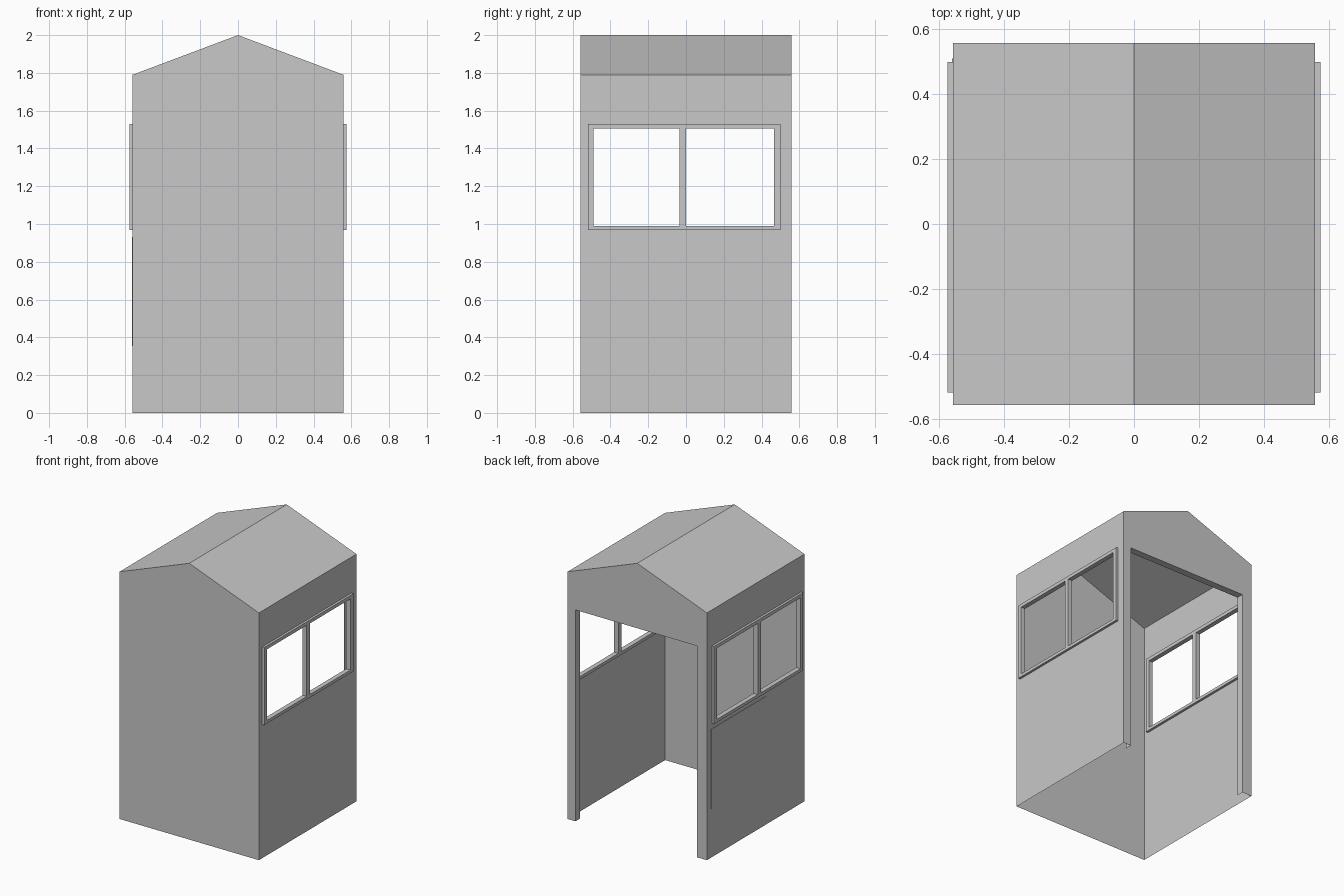
import bpy
import bmesh
from mathutils import Vector

cube = bpy.data.objects.get("Cube")
if cube:
    bpy.data.objects.remove(cube, do_unlink=True)

HALF = 0.558                 # half width and half depth of the booth
EAVE, RIDGE = 1.79, 2.0
DOOR_L, DOOR_R, DOOR_TOP, RETURN = 0.495, -0.48, 1.53, 0.052
WIN_Y, WIN_Z = (-0.49, 0.465), (0.99, 1.505)       # clear opening
FRAME_Y, FRAME_Z = (-0.52, 0.50), (0.968, 1.53)    # outside of the frame
MULLION_Y = (-0.035, 0.0)
FRAME_IN, FRAME_OUT = 0.541, 0.575

grey = bpy.data.materials.new("plain grey")
grey.use_nodes = True
grey.diffuse_color = (0.58, 0.58, 0.58, 1)
grey.node_tree.nodes["Principled BSDF"].inputs["Base Color"].default_value = grey.diffuse_color


def finish(name, bm):
    bmesh.ops.remove_doubles(bm, verts=bm.verts, dist=1e-5)
    mesh = bpy.data.meshes.new(name)
    bm.to_mesh(mesh)
    bm.free()
    mesh.materials.append(grey)
    obj = bpy.data.objects.new(name, mesh)
    bpy.context.collection.objects.link(obj)
    return obj


def sheet(name, polygons, outward):
    """Thin surface made of flat polygons, each turned to face outward."""
    bm = bmesh.new()
    for poly in polygons:
        face = bm.faces.new([bm.verts.new(p) for p in poly])
        face.normal_update()
        if face.normal.dot(Vector(outward)) < 0:
            face.normal_flip()
    return finish(name, bm)


def box(bm, xs, ys, zs):
    made = bmesh.ops.create_cube(bm, size=1)["verts"]
    for v in made:
        v.co = [(r[0] + r[1]) / 2 + c * (r[1] - r[0])
                for r, c in zip((xs, ys, zs), v.co)]


def side_rect(x, ys, zs):
    return [(x, ys[0], zs[0]), (x, ys[1], zs[0]), (x, ys[1], zs[1]), (x, ys[0], zs[1])]


# Closed gabled front wall
sheet("front_wall", [[(-HALF, -HALF, 0), (HALF, -HALF, 0), (HALF, -HALF, EAVE),
                      (0, -HALF, RIDGE), (-HALF, -HALF, EAVE)]], (0, -1, 0))

# Back wall: one gabled outline notched by the doorway
sheet("back_wall", [[(x, HALF, z) for x, z in (
    (HALF, 0), (HALF, EAVE), (0, RIDGE), (-HALF, EAVE), (-HALF, 0),
    (DOOR_R, 0), (DOOR_R, DOOR_TOP), (DOOR_L, DOOR_TOP), (DOOR_L, 0))]], (0, 1, 0))

# Doorway lining, turned inward from the back wall
INNER = HALF - RETURN
sheet("left_door_jamb", [side_rect(DOOR_L, (INNER, HALF), (0, DOOR_TOP))], (-1, 0, 0))
sheet("right_door_jamb", [side_rect(DOOR_R, (INNER, HALF), (0, DOOR_TOP))], (1, 0, 0))
sheet("door_head", [[(DOOR_L, HALF, DOOR_TOP), (DOOR_R, HALF, DOOR_TOP),
                     (DOOR_R, INNER, DOOR_TOP), (DOOR_L, INNER, DOOR_TOP)]], (0, 0, -1))

# Side walls, roof slopes and window frames, mirrored
for side, s in (("left", 1), ("right", -1)):
    x = s * HALF
    hole_y = [(a + b) / 2 for a, b in zip(WIN_Y, FRAME_Y)]
    hole_z = [(a + b) / 2 for a, b in zip(WIN_Z, FRAME_Z)]
    sheet(side + "_wall", [
        side_rect(x, (-HALF, HALF), (0, hole_z[0])),
        side_rect(x, (-HALF, HALF), (hole_z[1], EAVE)),
        side_rect(x, (-HALF, hole_y[0]), hole_z),
        side_rect(x, (hole_y[1], HALF), hole_z)], (s, 0, 0))

    sheet(side + "_roof_slope", [[(x, -HALF, EAVE), (x, HALF, EAVE),
                                  (0, HALF, RIDGE), (0, -HALF, RIDGE)]], (0, 0, 1))

    depth = sorted((s * FRAME_IN, s * FRAME_OUT))
    bm = bmesh.new()
    box(bm, depth, FRAME_Y, (FRAME_Z[0], WIN_Z[0]))
    box(bm, depth, FRAME_Y, (WIN_Z[1], FRAME_Z[1]))
    for ys in ((FRAME_Y[0], WIN_Y[0]), MULLION_Y, (WIN_Y[1], FRAME_Y[1])):
        box(bm, depth, ys, WIN_Z)
    finish(side + "_window_frame", bm)

# Thin panel below the right window
bm = bmesh.new()
box(bm, (-HALF - 0.003, -HALF), (-0.12, 0.51), (0.354, 0.93))
finish("right_side_panel", bm)
